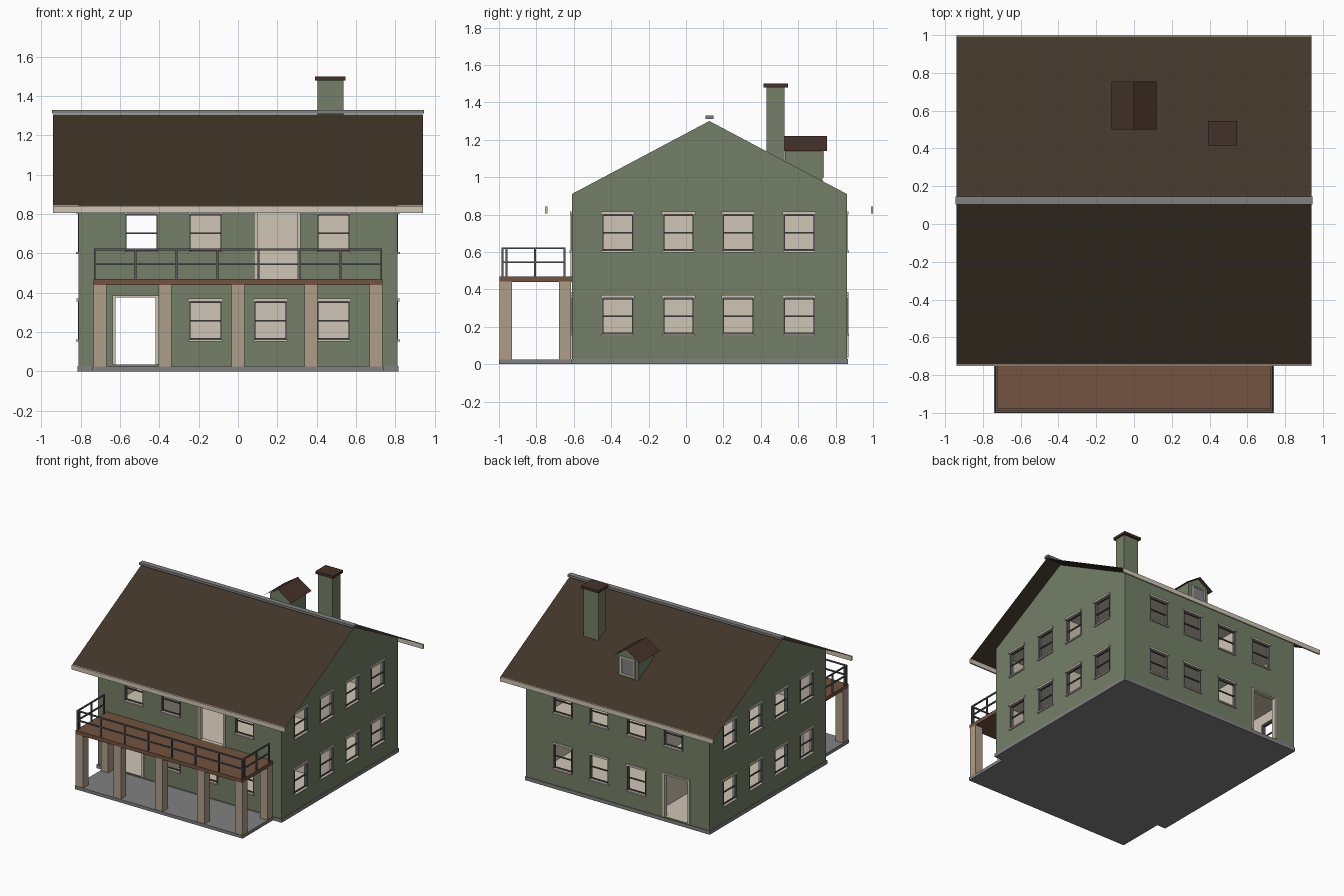
import bpy, bmesh

cube = bpy.data.objects.get("Cube")
if cube:
    bpy.data.objects.remove(cube, do_unlink=True)


def material(name, rgb):
    m = bpy.data.materials.new(name)
    m.use_nodes = True
    m.diffuse_color = (*rgb, 1)
    bsdf = m.node_tree.nodes["Principled BSDF"]
    bsdf.inputs["Base Color"].default_value = (*rgb, 1)
    bsdf.inputs["Roughness"].default_value = 0.8
    return m


GREEN = material("wall green", (0.175, 0.215, 0.135))
ROOF = material("roof brown", (0.052, 0.036, 0.022))
TRIM = material("cream trim", (0.62, 0.56, 0.46))
TIMBER = material("post timber", (0.42, 0.34, 0.25))
DECK = material("deck brown", (0.17, 0.088, 0.052))
STEEL = material("rail grey", (0.10, 0.10, 0.105))
STONE = material("concrete grey", (0.22, 0.22, 0.22))
CAP = material("cap brown", (0.06, 0.031, 0.023))


def finish(name, bm, *mats):
    bmesh.ops.recalc_face_normals(bm, faces=bm.faces[:])
    mesh = bpy.data.meshes.new(name)
    bm.to_mesh(mesh)
    bm.free()
    for m in mats:
        mesh.materials.append(m)
    ob = bpy.data.objects.new(name, mesh)
    bpy.context.scene.collection.objects.link(ob)
    return ob


def boxes(name, mat, spans):
    """One object from boxes, each given as x, y and z ranges."""
    bm = bmesh.new()
    for span in spans:
        geo = bmesh.ops.create_cube(bm, size=1)
        for v in geo["verts"]:
            for i, (a, b) in enumerate(span):
                v.co[i] = (a + b) / 2 + v.co[i] * abs(b - a)
    return finish(name, bm, mat)


def prism(name, mats, profile, place, a, b):
    """Extrude a closed profile between depths a and b."""
    bm = bmesh.new()
    face = bm.faces.new([bm.verts.new(place(u, z, a)) for u, z in profile])
    new = bmesh.ops.extrude_face_region(bm, geom=[face])["geom"]
    for v in new:
        if isinstance(v, bmesh.types.BMVert):
            i = place(0, 0, 1).index(1)
            v.co[i] = b
    return finish(name, bm, *mats)


def sheet(name, mat, path, place, a, b):
    """Thin bent sheet along a path."""
    bm = bmesh.new()
    rows = [(bm.verts.new(place(u, z, a)), bm.verts.new(place(u, z, b))) for u, z in path]
    for p, q in zip(rows, rows[1:]):
        bm.faces.new((p[0], p[1], q[1], q[0]))
    return finish(name, bm, mat)


def along_x(u, z, d):
    return (d, u, z)


def along_y(u, z, d):
    return (u, d, z)


# Main dimensions
WX, FRONT, BACK = 0.81, -0.61, 0.86
RIDGE_Y, RIDGE_Z, EAVE_Z = 0.125, 1.3, 0.91
WALL, FLOOR, DECK_Z = 0.03, 0.028, 0.47


def on_wall(side, u, d, z):
    """Ranges on a wall: u along it, d outward, z up."""
    if side == "front":
        return (u, (FRONT - d[1], FRONT - d[0]), z)
    if side == "back":
        return (u, (BACK + d[0], BACK + d[1]), z)
    if side == "left":
        return ((WX + d[0], WX + d[1]), u, z)
    return ((-WX - d[1], -WX - d[0]), u, z)


# Openings: windows by storey and doors
LOW, HIGH, WIN_H, WIN_W = 0.16, 0.605, 0.195, 0.08
windows = [("front", u, LOW) for u in (-0.165, 0.165, 0.485)]
windows += [("front", u, HIGH) for u in (-0.49, -0.165, 0.485)]
windows += [("back", u, LOW) for u in (-0.165, 0.165, 0.485)]
windows += [("back", u, HIGH) for u in (-0.49, -0.165, 0.165, 0.485)]
windows += [(s, u, z) for s in ("left", "right") for z in (LOW, HIGH)
            for u in (-0.365, -0.04, 0.28, 0.605)]
doors = [("front", -0.52, 0.036, 0.375), ("back", -0.52, 0.036, 0.375),
         ("front", 0.2, DECK_Z, 0.805)]

holes = [on_wall(s, (u - WIN_W, u + WIN_W), (-0.05, 0.05), (z, z + WIN_H)) for s, u, z in windows]
holes += [on_wall(s, (u - 0.105, u + 0.105), (-0.05, 0.05), (z, top)) for s, u, z, top in doors]

# Rooms, leaving partitions and a floor between them
rooms = []
for z in ((0.035, 0.435), (0.465, 0.85)):
    rooms.append(((-WX + WALL, -0.32), (FRONT + WALL, BACK - WALL), z))
    rooms.append(((-0.29, WX - WALL), (FRONT + WALL, 0.11), z))
    rooms.append(((-0.29, WX - WALL), (0.14, BACK - WALL), z))

gable = [(FRONT, FLOOR), (BACK, FLOOR), (BACK, EAVE_Z), (RIDGE_Y, RIDGE_Z), (FRONT, EAVE_Z)]
house = prism("house_walls", (GREEN, TRIM), gable, along_x, -WX, WX)
for cutter in (boxes("room_cutter", TRIM, rooms), boxes("opening_cutter", TRIM, holes)):
    cutter.hide_render = True
    mod = house.modifiers.new("cut", "BOOLEAN")
    mod.operation, mod.solver, mod.object = "DIFFERENCE", "EXACT", cutter
    bpy.context.view_layer.update()
    cut = bpy.data.meshes.new_from_object(house.evaluated_get(bpy.context.evaluated_depsgraph_get()))
    house.modifiers.clear()
    house.data = cut
    bpy.data.objects.remove(cutter, do_unlink=True)
house.data.materials.clear()
for m in (GREEN, TRIM):
    house.data.materials.append(m)
for p in house.data.polygons:
    x, y, z = p.center
    inside = abs(x) < WX - 0.01 and FRONT + 0.01 < y < BACK - 0.01 and 0.03 < z < 0.88
    p.material_index = int(inside)

# Window and door trim
trim, bars = [], []
for s, u, z in windows:
    top = z + WIN_H
    trim.append(on_wall(s, (u - 0.09, u + 0.09), (0, 0.01), (top, top + 0.015)))
    trim.append(on_wall(s, (u - 0.086, u + 0.086), (-0.02, 0.012), (z - 0.008, z + 0.002)))
    for e in (-1, 1):
        edge = u + e * WIN_W
        bars.append(on_wall(s, (edge - 0.004, edge + 0.004), (-0.02, 0.003), (z, top)))
    for h in (0.006, WIN_H / 2, WIN_H - 0.004):
        bars.append(on_wall(s, (u - WIN_W, u + WIN_W), (-0.018, -0.008), (z + h - 0.004, z + h + 0.004)))
for s, u, z, top in doors:
    trim.append(on_wall(s, (u - 0.118, u + 0.118), (-0.02, 0.008), (top, top + 0.012)))
    for e in (-1, 1):
        edge = u + e * 0.11
        trim.append(on_wall(s, (edge - 0.008, edge + 0.008), (-0.02, 0.008), (z, top)))
boxes("opening_trim", TRIM, trim)
boxes("window_bars", STEEL, bars)

# Foundation and porch slab
boxes("foundation", STONE, [((-0.816, 0.816), (FRONT - 0.006, BACK + 0.006), (0, FLOOR))])
boxes("porch_slab", STONE, [((-0.74, 0.74), (-1, FRONT - 0.006), (0, 0.025))])

# Roof sheet, eave boards and ridge cap
sheet("main_roof", ROOF, [(-0.745, 0.843), (RIDGE_Y, 1.307), (0.993, 0.843)], along_x, -0.94, 0.94)
boxes("eave_boards", TRIM, [((-0.94, 0.94), y, (0.806, 0.842)) for y in ((-0.753, -0.741), (0.988, 1))])
boxes("ridge_cap", STONE, [((-0.945, 0.945), (0.104, 0.146), (1.312, 1.33))])

# Chimney
boxes("chimney", GREEN, [((0.405, 0.535), (0.43, 0.526), (1, 1.482))])
boxes("chimney_cap", CAP, [((0.392, 0.546), (0.415, 0.545), (1.48, 1.5))])

# Dormer
shape = [(-0.09, 0.95), (0.09, 0.95), (0.09, 1.153), (0, 1.213), (-0.09, 1.153)]
prism("dormer_walls", (GREEN,), shape, along_y, 0.53, 0.73)
sheet("dormer_roof", CAP, [(-0.12, 1.14), (0, 1.22), (0.12, 1.14)], along_y, 0.5, 0.755)
boxes("dormer_window", STONE, [((-0.055, 0.055), (0.725, 0.733), (1.01, 1.13))])
boxes("dormer_window_frame", TRIM,
      [((e - 0.006, e + 0.006), (0.725, 0.738), (1.004, 1.136)) for e in (-0.058, 0.058)]
      + [((-0.064, 0.064), (0.725, 0.738), (h - 0.005, h + 0.005)) for h in (1.004, 1.136)])

# Porch posts and balcony deck
posts = [(x, -0.963) for x in (-0.702, -0.37, 0, 0.37, 0.702)] + [(-0.702, -0.647), (0.702, -0.647)]
boxes("porch_posts", TIMBER, [((x - 0.033, x + 0.033), (y - 0.033, y + 0.033), (0.025, 0.442)) for x, y in posts])
boxes("balcony_deck", DECK, [((-0.735, 0.735), (-0.998, FRONT), (0.44, DECK_Z))])

# Balcony railing
R, RX, RY = 0.005, 0.728, -0.982
rails = []
for z in (0.545, 0.62):
    rails.append(((-RX - R, RX + R), (RY - R, RY + R), (z - R, z + R)))
    rails += [((x - R, x + R), (RY, -0.645), (z - R, z + R)) for x in (-RX, RX)]
uprights = [(-RX + i * 2 * RX / 7, RY) for i in range(8)]
uprights += [(x, y) for x in (-RX, RX) for y in (-0.96, -0.808, -0.65)]
rails += [((x - R, x + R), (y - R, y + R), (DECK_Z, 0.62)) for x, y in uprights]
boxes("balcony_railing", STEEL, rails)
